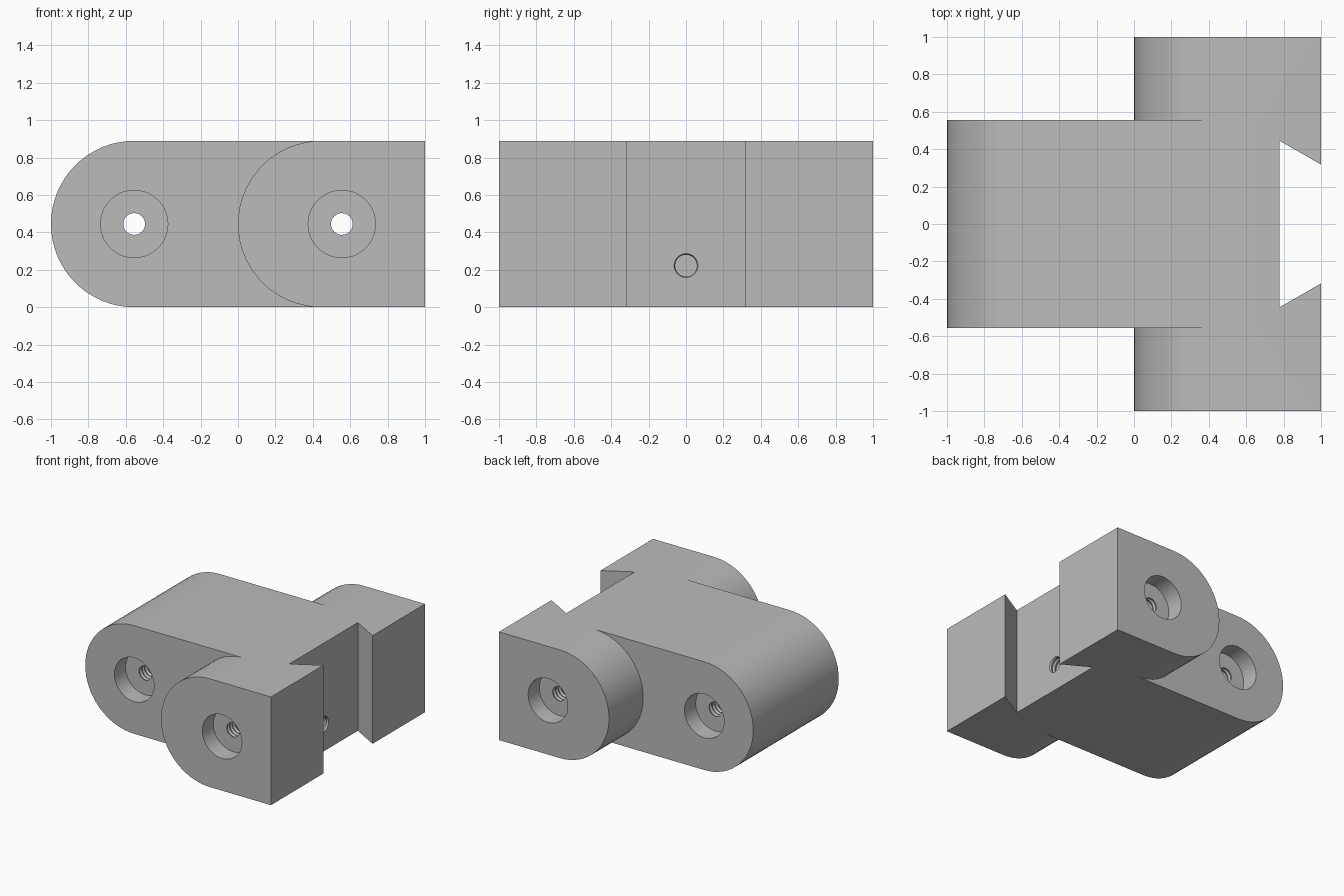
import bpy, bmesh, math
from mathutils import Matrix, Vector

cube = bpy.data.objects.get("Cube")
if cube:
    bpy.data.objects.remove(cube, do_unlink=True)

R = 0.4445           # half height and rounded end radius
BORE_R, BORE_DEPTH = 0.18, 0.145
CREST, ROOT, PITCH = 0.058, 0.066, 0.035

grey = bpy.data.materials.new("plain grey")
grey.use_nodes = True
grey.diffuse_color = (0.5, 0.5, 0.5, 1)
grey.node_tree.nodes["Principled BSDF"].inputs["Base Color"].default_value = (0.5, 0.5, 0.5, 1)


def make_object(name, bm):
    bmesh.ops.recalc_face_normals(bm, faces=bm.faces)
    mesh = bpy.data.meshes.new(name)
    bm.to_mesh(mesh)
    bm.free()
    mesh.materials.append(grey)
    obj = bpy.data.objects.new(name, mesh)
    bpy.context.collection.objects.link(obj)
    return obj


def prism(name, points, depth):
    """Extrude a closed outline of 3D points along the depth vector."""
    bm = bmesh.new()
    face = bm.faces.new([bm.verts.new(p) for p in points])
    new = bmesh.ops.extrude_face_region(bm, geom=[face])["geom"]
    bmesh.ops.translate(bm, vec=depth, verts=[v for v in new if isinstance(v, bmesh.types.BMVert)])
    return make_object(name, bm)


def rounded_block(name, x_arc, x_end, half_width, steps=32):
    """Block along x whose -x end is a half cylinder centred on x_arc."""
    points = [(x_end, -half_width, 0)]
    for i in range(steps + 1):
        a = -math.pi / 2 - math.pi * i / steps
        points.append((x_arc + R * math.cos(a), -half_width, R + R * math.sin(a)))
    points.append((x_end, -half_width, 2 * R))
    return prism(name, points, Vector((0, 2 * half_width, 0)))


def thread(start, end):
    """Zigzag profile of (radius, distance) points between two distances."""
    turns = round((end - start) / PITCH)
    step = (end - start) / (2 * turns)
    return [(ROOT if i % 2 else CREST, start + i * step) for i in range(2 * turns + 1)]


def lathe(name, profile, matrix, sides=40):
    """Revolve a profile around local z, with its two ends capped flat."""
    bm = bmesh.new()
    rings = []
    for r, t in profile:
        angles = [2 * math.pi * i / sides for i in range(sides)]
        rings.append([bm.verts.new((r * math.cos(a), r * math.sin(a), t)) for a in angles])
    for low, high in zip(rings, rings[1:]):
        for i in range(sides):
            j = (i + 1) % sides
            bm.faces.new((low[i], low[j], high[j], high[i]))
    bm.faces.new(rings[0])
    bm.faces.new(rings[-1])
    bm.transform(matrix)
    return make_object(name, bm)


def combine(target, tool, operation):
    mod = target.modifiers.new(tool.name, "BOOLEAN")
    mod.operation, mod.solver, mod.object = operation, "EXACT", tool
    bpy.context.view_layer.objects.active = target
    bpy.ops.object.modifier_apply(modifier=mod.name)
    bpy.data.objects.remove(tool, do_unlink=True)


# Narrow hinge arm joined to the wide crossbar
body = rounded_block("hinge_bracket", -1 + R, 0.7, 0.555)
combine(body, rounded_block("crossbar", R, 1, 1), "UNION")

# Dovetail slot in the +x end
slot = [(0.778, -0.445), (1, -0.318), (1.1, -0.261), (1.1, 0.261), (1, 0.318), (0.778, 0.445)]
combine(body, prism("dovetail_cutter", [(x, y, -0.1) for x, y in slot], Vector((0, 0, 1.2))), "DIFFERENCE")

# Threaded cross holes, counterbored at both ends
for name, x, half_width in (("arm_hole", -0.555, 0.555), ("crossbar_hole", 0.555, 1)):
    floor, out = half_width - BORE_DEPTH, half_width + 0.1
    profile = [(BORE_R, -out), (BORE_R, -floor)] + thread(-floor, floor) + [(BORE_R, floor), (BORE_R, out)]
    place = Matrix.Translation((x, 0, R)) @ Matrix.Rotation(math.pi / 2, 4, "X")
    combine(body, lathe(name, profile, place), "DIFFERENCE")

# Blind threaded hole in the slot wall
place = Matrix.Translation((0.8, 0, 0.222)) @ Matrix.Rotation(-math.pi / 2, 4, "Y")
combine(body, lathe("blind_hole", thread(0, 0.46), place), "DIFFERENCE")

# Smooth curves with crisp edges
bpy.ops.object.select_all(action="DESELECT")
body.select_set(True)
bpy.context.view_layer.objects.active = body
bpy.ops.object.shade_smooth_by_angle(angle=math.radians(25))
